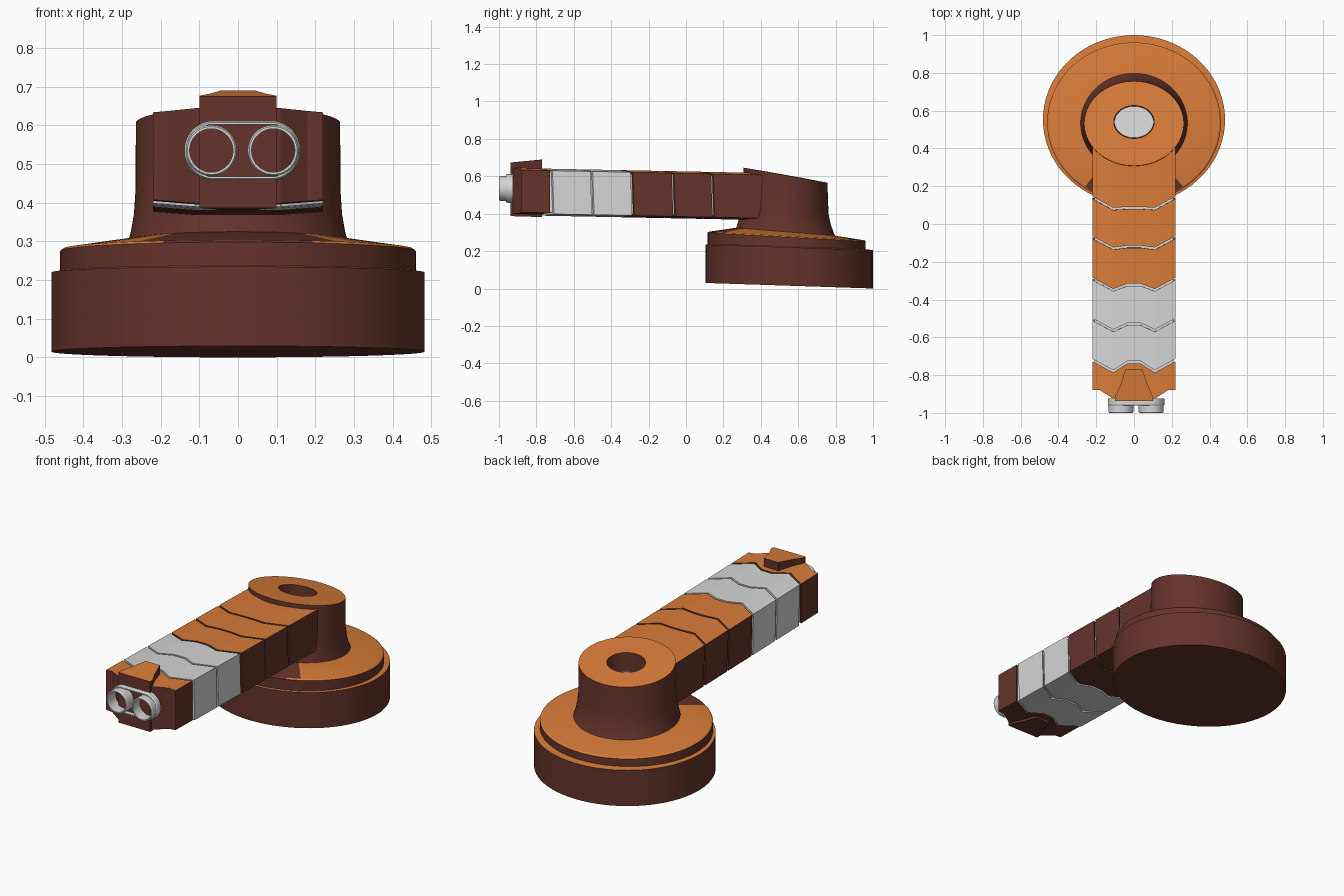
import bpy, bmesh, math

if "Cube" in bpy.data.objects:
    bpy.data.objects.remove(bpy.data.objects["Cube"])


def material(name, rgb):
    m = bpy.data.materials.new(name)
    m.diffuse_color = (*rgb, 1)
    m.use_nodes = True
    m.node_tree.nodes["Principled BSDF"].inputs["Base Color"].default_value = m.diffuse_color
    return m


ORANGE = material("orange", (0.69, 0.20, 0.04))
BROWN = material("dark_brown", (0.13, 0.034, 0.024))
GREY = material("light_grey", (0.67, 0.67, 0.67))


def finish(bm, name, mats, rule=None, smooth=True):
    bmesh.ops.recalc_face_normals(bm, faces=bm.faces)
    bm.normal_update()
    for f in bm.faces:
        if f.material_index == 0 and len(mats) > 1:
            f.material_index = 0 if f.normal.z > 0.5 else 1
        if rule:
            rule(f)
    me = bpy.data.meshes.new(name)
    bm.to_mesh(me)
    bm.free()
    for m in mats:
        me.materials.append(m)
    ob = bpy.data.objects.new(name, me)
    bpy.context.collection.objects.link(ob)
    if smooth:
        bpy.ops.object.select_all(action='DESELECT')
        ob.select_set(True)
        bpy.context.view_layer.objects.active = ob
        bpy.ops.object.shade_smooth_by_angle(angle=math.radians(25))
    return ob


def loft(name, rings, mats, cap_mat=0, rule=None, n=72):
    """Skin tilted ellipses: (rx, ry, centre y, centre z, slope along y)."""
    bm = bmesh.new()
    loops = []
    for rx, ry, cy, cz, s in rings:
        loops.append([bm.verts.new((rx * math.cos(a), cy + ry * math.sin(a), cz + s * ry * math.sin(a)))
                      for a in (2 * math.pi * i / n for i in range(n))])
    for a, b in zip(loops, loops[1:]):
        for i in range(n):
            j = (i + 1) % n
            bm.faces.new((a[i], a[j], b[j], b[i]))
    bm.faces.new(loops[0])
    bm.faces.new(loops[-1]).material_index = cap_mat
    return finish(bm, name, mats, rule)


def prism(name, rows, top, bottom, mats, shear=0.0):
    """Slab from stations across x: (x, back y, front y, edge drop)."""
    bm = bmesh.new()
    loops = []
    for x, yb, yf, d in rows:
        loops.append([bm.verts.new(c) for c in (
            (x, yb, top(yb) - d), (x, yf, top(yf) - d),
            (x, yf + shear, bottom(yf) + d), (x, yb + shear, bottom(yb) + d))])
    for a, b in zip(loops, loops[1:]):
        for i in range(4):
            j = (i + 1) % 4
            bm.faces.new((a[i], a[j], b[j], b[i]))
    bm.faces.new(loops[0])
    bm.faces.new(loops[-1])
    return finish(bm, name, mats, smooth=False)


def tube(name, cx, cz, shift, r_out, r_in, y0, y1, n=48):
    """Hollow round or stadium-shaped ring facing -y."""
    bm = bmesh.new()
    loops = []
    for r, y in ((r_out, y0), (r_out, y1 + 0.006), (r_out - 0.004, y1), (r_in, y1), (r_in, y0)):
        loop = []
        for i in range(n):
            a = 2 * math.pi * (i + 0.5) / n
            loop.append(bm.verts.new((cx + math.copysign(shift, math.cos(a)) + r * math.cos(a),
                                      y, cz + r * math.sin(a))))
        loops.append(loop)
    for a, b in zip(loops, loops[1:] + loops[:1]):
        for i in range(n):
            j = (i + 1) % n
            bm.faces.new((a[i], a[j], b[j], b[i]))
    return finish(bm, name, [GREY])


# Round base with stepped, gently coned collar
def under_arm_brown(f):
    c = f.calc_center_median()
    if abs(c.x) < 0.2 and c.y < 0.4:
        f.material_index = 1


loft("base_disc", [
    (0.482, 0.448, 0.552, 0.015, -0.033),
    (0.482, 0.448, 0.552, 0.220, -0.033),
    (0.455, 0.420, 0.540, 0.224, -0.033)], [ORANGE, BROWN])
loft("base_collar", [
    (0.460, 0.423, 0.538, 0.200, -0.033),
    (0.460, 0.423, 0.538, 0.275, -0.055),
    (0.452, 0.415, 0.538, 0.281, -0.055),
    (0.270, 0.255, 0.535, 0.305, -0.085)], [ORANGE, BROWN], rule=under_arm_brown)

# Flared hub with slanted top and a blind hole with a grey floor
loft("hub", [
    (0.285, 0.268, 0.535, 0.295, -0.085),
    (0.277, 0.256, 0.532, 0.325, -0.09),
    (0.269, 0.243, 0.530, 0.370, -0.10),
    (0.265, 0.232, 0.530, 0.430, -0.13),
    (0.264, 0.224, 0.532, 0.606, -0.18),
    (0.107, 0.087, 0.540, 0.606, -0.18),
    (0.103, 0.083, 0.540, 0.500, -0.18)], [ORANGE, BROWN, GREY], cap_mat=2)


# Arm segments with wavy joints
def arm_top(y):
    return 0.626 - 0.02 * y


def arm_bottom(y):
    return 0.374 - 0.02 * y


XS = (-0.22, -0.18, -0.11, -0.035, 0.035, 0.11, 0.18, 0.22)


def wave(y, mid):
    side = (y, y - 0.022, y - 0.06, y + mid)
    return side + side[::-1]


def drop(x):
    return 0.010 * max(0, abs(x) - 0.11) / 0.11


joints = [(0.14, -0.055), (-0.07, -0.05), (-0.29, -0.032), (-0.505, -0.025), (-0.72, -0.012)]
edges = [(0.42,) * 8] + [wave(*j) for j in joints]
names = ["arm_segment_inner", "arm_segment_second", "arm_segment_third",
         "grey_segment_inner", "grey_segment_outer"]
GAP = 0.006
for i, name in enumerate(names):
    rows = [(x, b - GAP, f + GAP, drop(x)) for x, b, f in zip(XS, edges[i], edges[i + 1])]
    prism(name, rows, arm_top, arm_bottom, [GREY] if i > 2 else [ORANGE, BROWN], 0.008)

# Grey core seen in the joints
prism("arm_core", [(x, 0.38, -0.82, 0.004) for x in (-0.208, 0.208)],
      lambda y: arm_top(y) - 0.014, lambda y: arm_bottom(y) + 0.014, [GREY])

# Head block with chamfered front corners
front = (-0.88, -0.88, -0.925, -0.925)
rows = [(x, b - GAP, f, drop(x)) for x, b, f in zip(XS, edges[-1], front + front[::-1])]
prism("head_block", rows, arm_top, lambda y: arm_bottom(y) + 0.006, [ORANGE, BROWN])

# Front plate and the tapering tabs above and below it
prism("head_front_plate", [(x, -0.91, -0.937, 0) for x in (-0.1, 0.1)],
      lambda y: 0.674, lambda y: 0.388, [ORANGE, BROWN])


def tab(name, top, bottom):
    half = ((0.1, -0.912), (0.075, -0.86), (0.055, -0.80), (0.045, -0.77))
    rows = [(-x, y, -0.937, 0) for x, y in half]
    rows += [(x, y, -0.937, 0) for x, y in half[::-1]]
    prism(name, rows, top, bottom, [ORANGE, BROWN])


tab("top_tab", lambda y: 0.674 + 0.095 * (y + 0.937), lambda y: 0.635)
tab("bottom_tab", lambda y: 0.42, lambda y: 0.387 - 0.03 * (y + 0.937))

# Twin ring sockets inside a stadium frame
tube("socket_frame", 0.011, 0.535, 0.073, 0.077, 0.068, -0.925, -0.962)
for side, x in (("left", -0.069), ("right", 0.091)):
    tube(side + "_socket_ring", x, 0.535, 0, 0.066, 0.056, -0.925, -1.0)
